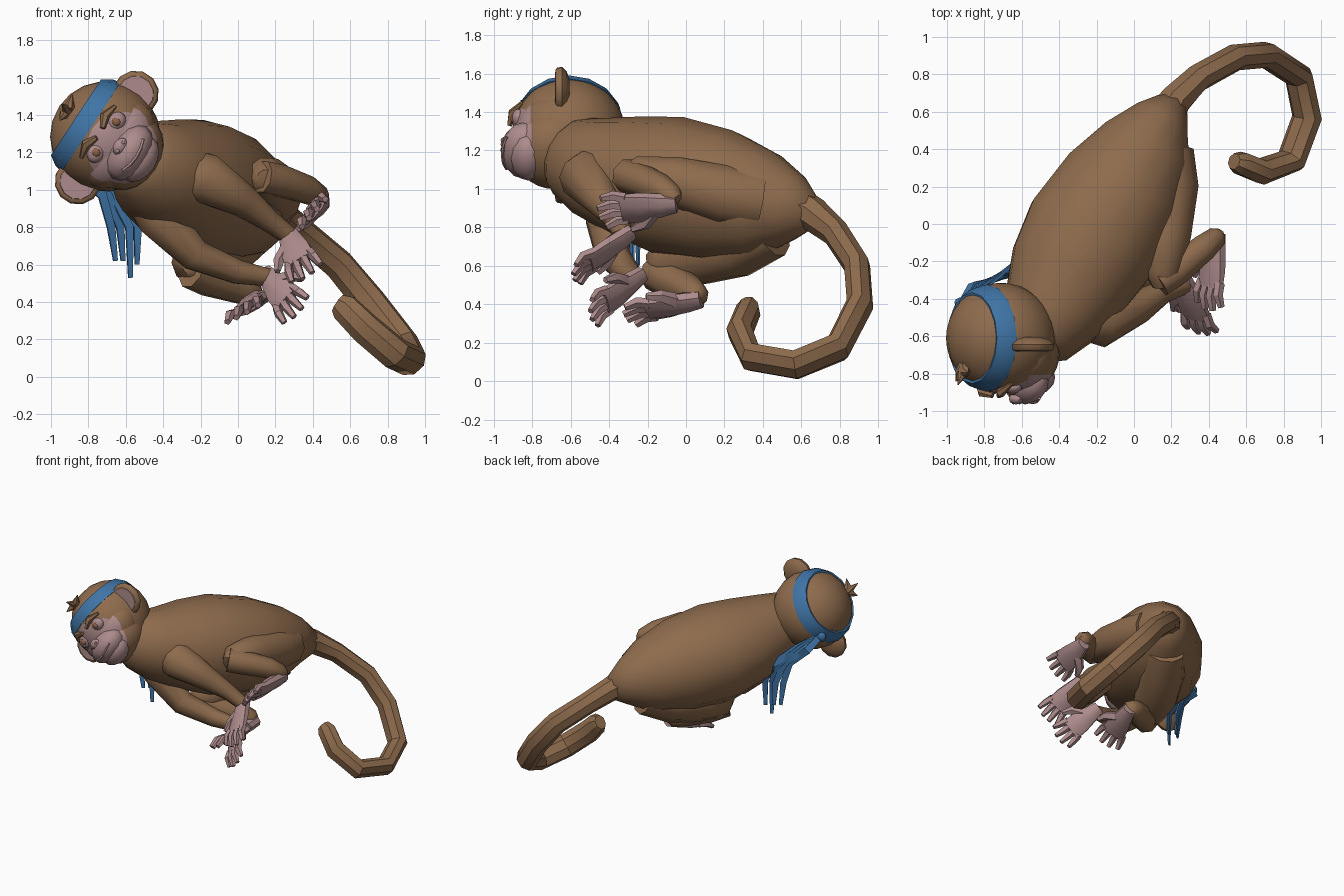
import bpy, bmesh, math
from mathutils import Vector as V, Matrix


def material(name, rgb):
    m = bpy.data.materials.new(name)
    m.diffuse_color = (*rgb, 1)
    return m


BROWN = material("brown fur", (0.27, 0.148, 0.074))
PINK = material("pink skin", (0.42, 0.26, 0.262))
BLUE = material("blue cloth", (0.05, 0.175, 0.38))
IRIS = material("iris brown", (0.27, 0.12, 0.06))


def make(name, bm, mats, angle=50):
    bmesh.ops.recalc_face_normals(bm, faces=bm.faces[:])
    me = bpy.data.meshes.new(name)
    bm.to_mesh(me)
    bm.free()
    ob = bpy.data.objects.new(name, me)
    bpy.context.collection.objects.link(ob)
    for m in mats:
        me.materials.append(m)
    bpy.ops.object.select_all(action='DESELECT')
    ob.select_set(True)
    bpy.context.view_layer.objects.active = ob
    bpy.ops.object.shade_smooth_by_angle(angle=math.radians(angle))
    return ob


def tube(name, pts, radii, side, mat, sides=8, angle=50):
    """Loft of elliptical rings; each radius is one number or (across, thick)."""
    bm = bmesh.new()
    pts = [V(p) for p in pts]
    rings = []
    for i, p in enumerate(pts):
        a, b = pts[max(i - 1, 0)], pts[min(i + 1, len(pts) - 1)]
        t = (b - a).normalized()
        s = V(side)
        s = (s - t * s.dot(t)).normalized()
        u = t.cross(s)
        r = radii[i]
        rx, ry = r if isinstance(r, tuple) else (r, r)
        ring = []
        for k in range(sides):
            w = 2 * math.pi * (k + 0.5) / sides
            ring.append(bm.verts.new(p + s * rx * math.cos(w) + u * ry * math.sin(w)))
        rings.append(ring)
    for r0, r1 in zip(rings, rings[1:]):
        for k in range(sides):
            j = (k + 1) % sides
            bm.faces.new((r0[k], r0[j], r1[j], r1[k]))
    bm.faces.new(rings[0])
    bm.faces.new(rings[-1])
    return make(name, bm, [mat], angle)


def hand(name, wrist, tip, across, thumb, g):
    """Flat palm, four fingers fanned along the across direction, and a thumb; g is girth."""
    w, t = V(wrist), V(tip)
    d = t - w
    f = d.normalized()
    a = V(across)
    a = (a - f * a.dot(f)).normalized()
    up = f.cross(a)
    if up.z < 0:
        up = -up
    tube(name + "_palm", [w - f * 0.03, w + d * 0.12, w + d * 0.4, w + d * 0.66],
         [(x * g, y * g) for x, y in ((0.045, 0.04), (0.06, 0.044), (0.08, 0.04), (0.085, 0.026))], a, PINK, 8)
    for i in range(4):
        k = (i - 1.5) * 0.042 * g
        p = w + d * 0.58 + a * k
        e = w + d * (1.0 - 0.07 * abs(i - 1.5)) + a * k * 1.35
        tube(f"{name}_finger_{i + 1}", [p, (p + e) / 2 + up * 0.012, e - up * 0.012],
             [0.025 * g, 0.024 * g, 0.016 * g], a, PINK, 5, 30)
    b = w + d * 0.25 + a * thumb * 0.04
    tube(name + "_thumb", [b, b + (a * thumb * 0.065 + f * 0.05) * g, b + (a * thumb * 0.09 + f * 0.11) * g],
         [0.036 * g, 0.029 * g, 0.016 * g], up, PINK, 5, 30)


# Torso, from neck to rump
tube("torso",
     [(-0.60, -0.66, 1.19), (-0.52, -0.58, 1.16), (-0.44, -0.47, 1.11), (-0.34, -0.28, 1.06),
      (-0.22, -0.07, 1.01), (-0.06, 0.19, 0.96), (0.07, 0.41, 0.92), (0.15, 0.56, 0.90), (0.22, 0.65, 0.87)],
     [(0.12, 0.13), (0.22, 0.22), (0.28, 0.27), (0.35, 0.325), (0.385, 0.37), (0.35, 0.35),
      (0.265, 0.28), (0.16, 0.18), (0.08, 0.09)], (0.86, -0.5, 0), BROWN, 14, 60)

# Curled tail
tube("tail",
     [(0.17, 0.58, 0.90), (0.22, 0.66, 0.87), (0.34, 0.78, 0.77), (0.54, 0.89, 0.60), (0.705, 0.905, 0.40),
      (0.88, 0.79, 0.175), (0.925, 0.57, 0.085), (0.84, 0.34, 0.125), (0.68, 0.28, 0.26), (0.57, 0.325, 0.37),
      (0.535, 0.335, 0.395)],
     [0.11, 0.09, (0.082, 0.072), (0.085, 0.07)] + [(0.09, 0.07)] * 4 + [(0.088, 0.07), (0.08, 0.065), (0.055, 0.045)],
     (0.74, -0.19, 0.67), BROWN, 8, 35)

# Limbs
X = (0, 0, 1)
tube("left_arm", [(-0.36, -0.4, 1.06), (-0.28, -0.47, 1.08), (-0.17, -0.52, 1.06), (0.03, -0.44, 0.94), (0.16, -0.36, 0.84),
                  (0.28, -0.32, 0.75)],
     [0.1, 0.15, 0.14, 0.09, 0.062, 0.05], X, BROWN, 10, 60)
tube("right_arm", [(-0.48, -0.38, 1.0), (-0.42, -0.4, 0.85), (-0.23, -0.38, 0.65), (0.0, -0.3, 0.56), (0.17, -0.26, 0.53)],
     [0.14, 0.13, 0.09, 0.068, 0.05], X, BROWN, 8, 60)
tube("left_thigh", [(0.16, 0.38, 0.94), (0.185, 0.2, 0.97), (0.17, -0.06, 1.04), (0.15, -0.26, 1.07), (0.15, -0.34, 1.06)],
     [0.16, 0.16, 0.135, 0.105, 0.05], X, BROWN, 10, 60)
tube("left_shin", [(0.13, -0.31, 1.07), (0.22, -0.25, 1.05), (0.37, -0.13, 1.0), (0.44, -0.07, 0.96), (0.455, -0.05, 0.94)],
     [0.09, 0.09, 0.078, 0.06, 0.035], X, BROWN, 8, 60)
tube("right_thigh", [(0.07, 0.45, 0.79), (-0.05, 0.26, 0.71), (-0.17, 0.06, 0.66), (-0.235, -0.12, 0.61), (-0.24, -0.2, 0.6)],
     [0.15, 0.175, 0.165, 0.125, 0.06], X, BROWN, 10, 60)
tube("right_shin", [(-0.25, -0.16, 0.57), (-0.15, -0.08, 0.525), (0.02, 0.03, 0.465), (0.09, 0.06, 0.44), (0.11, 0.08, 0.43)],
     [0.1, 0.1, 0.08, 0.065, 0.035], X, BROWN, 8, 60)
hand("left_hand", (0.27, -0.31, 0.76), (0.37, -0.6, 0.54), (0.8, -0.1, 0.5), -1, 1.08)
hand("right_hand", (0.16, -0.25, 0.54), (0.32, -0.51, 0.34), (0.6, -0.1, 0.7), 1, 1.08)
hand("left_foot", (0.44, -0.08, 0.92), (0.39, -0.47, 0.88), (0.6, 0, 0.7), -1, 1.15)
hand("right_foot", (0.10, 0.05, 0.42), (0.01, -0.33, 0.34), (0.7, 0, 0.4), 1, 1.15)

# Head frame: x across the ears, y to the back, z to the crown
C = V((-0.71, -0.61, 1.285))
L, B = V((0.55, 0, 0.835)), V((0, 1, 0))
U = V((-0.835, 0, 0.55))
HEAD = Matrix.Translation(C) @ Matrix((L, B, U)).transposed().to_4x4()


def ball(name, loc, scale, mats, tilt=0, segs=12, rings=8, front=-2):
    """Ellipsoid in the head frame; faces ahead of the front limit take the second material."""
    bm = bmesh.new()
    bmesh.ops.create_uvsphere(bm, u_segments=segs, v_segments=rings, radius=1)
    if front > -2:  # pole forwards, so the colour border follows a ring
        bm.transform(Matrix.Rotation(math.radians(90), 4, 'X'))
    for f in bm.faces:
        f.material_index = int(f.calc_center_median().y < front)
    m = HEAD @ Matrix.Translation(loc) @ Matrix.Rotation(tilt, 4, 'Y') @ Matrix.Diagonal((*scale, 1))
    bm.transform(m)
    return make(name, bm, mats, 60)


def head_tube(name, pts, radii, mat, side=(0, 1, 0), sides=6, angle=40):
    return tube(name, [HEAD @ V(p) for p in pts], radii, HEAD.to_3x3() @ V(side), mat, sides, angle)


# Skull: the rings round the sphere's pole form the bare face
bm = bmesh.new()
bmesh.ops.create_uvsphere(bm, u_segments=20, v_segments=18, radius=0.295)
for f in bm.faces:
    f.material_index = int(f.calc_center_median().normalized().z > math.cos(math.radians(40)))
bm.transform(HEAD @ Matrix.Rotation(math.radians(90 + 24), 4, 'X'))
make("head", bm, [BROWN, PINK], 60)

# Cheeks, jaw, muzzle, chin and nose
ball("cheeks", (0, -0.09, -0.075), (0.262, 0.195, 0.185), [BROWN, PINK], 0, 20, 16, -0.62)
ball("jaw", (0, -0.075, -0.14), (0.22, 0.215, 0.185), [BROWN, PINK], 0, 20, 16, -0.6)
ball("muzzle", (0, -0.225, -0.155), (0.165, 0.13, 0.105), [PINK])
ball("chin", (0, -0.21, -0.215), (0.135, 0.095, 0.095), [PINK])
ball("nose", (0, -0.325, -0.095), (0.05, 0.03, 0.035), [PINK], 0, 8, 6)
head_tube("lip", [(x, -0.345 + 2.3 * x * x, -0.2 + 2.2 * x * x) for x in (-0.1, -0.05, 0, 0.05, 0.1)],
          [0.009] * 5, PINK, (0, 0, 1), 5)

for s, side in ((1, "left"), (-1, "right")):
    # Eyes, brows and nostrils
    ball(side + "_eye", (s * 0.1, -0.262, -0.005), (0.056, 0.035, 0.046), [PINK], s * 0.2)
    ball(side + "_iris", (s * 0.098, -0.288, -0.006), (0.024, 0.016, 0.024), [IRIS], 0, 8, 6)
    head_tube(side + "_brow", [(s * 0.03, -0.308, 0.035), (s * 0.09, -0.29, 0.062), (s * 0.165, -0.245, 0.045)],
              [0.014, 0.027, 0.01], BROWN)
    ball(side + "_nostril", (s * 0.028, -0.346, -0.098), (0.012, 0.009, 0.01), [PINK], 0, 6, 4)
    # Ear shell with a pink plate in front
    x = s * 0.28
    head_tube(side + "_ear", [(x, y, -0.01) for y in (0.005, -0.01, -0.035, -0.06, -0.068)],
              [0.05, 0.1, 0.125, 0.12, 0.11], BROWN, (0, 0, 1), 12)
    head_tube(side + "_inner_ear", [(x, -0.063, -0.01), (x, -0.071, -0.01)], [0.1, 0.096], PINK, (0, 0, 1), 12)

# Hair tuft at the crown
for i, tip in enumerate(((0.09, -0.185, 0.27), (0.02, -0.25, 0.29), (-0.06, -0.23, 0.25))):
    head_tube(f"hair_tuft_{i + 1}", [(0.0, -0.14, 0.23), (tip[0] * 0.35, -0.185, 0.25), tip],
              [0.035, 0.028, 0.003], BROWN)

# Headband: sloped ring hugging the skull
bm = bmesh.new()
loops = []
for r, z in ((0.287, 0.09), (0.277, 0.135), (0.243, 0.187), (0.215, 0.18), (0.26, 0.09)):
    loops.append([bm.verts.new((r * math.cos(k * math.pi / 8), r * math.sin(k * math.pi / 8), z)) for k in range(16)])
for a, b in zip(loops, loops[1:] + loops[:1]):
    for k in range(16):
        j = (k + 1) % 16
        bm.faces.new((a[k], a[j], b[j], b[k]))
bm.transform(HEAD)
make("headband", bm, [BLUE], 35)

# Knot and hanging ribbon ends
ball("headband_knot", (-0.19, 0.19, 0.125), (0.045, 0.03, 0.04), [BLUE], 0, 8, 6)
for i, (x, y, z) in enumerate(((-0.655, -0.28, 0.62), (-0.615, -0.25, 0.62), (-0.575, -0.28, 0.53), (-0.54, -0.25, 0.6))):
    o = (i - 1.5) * 0.03
    tube(f"ribbon_{i + 1}",
         [(-0.92, -0.42, 1.2), (-0.82 + o, -0.32, 1.1), (-0.68 + o, -0.25 + o, 0.97), (x - 0.01 + o * 0.3, y, 0.8), (x, y, z)],
         [(0.03, 0.01), (0.038, 0.01), (0.036, 0.01), (0.032, 0.01), (0.018, 0.006)], (0.85, 0.4, 0.2), BLUE, 4, 30)
